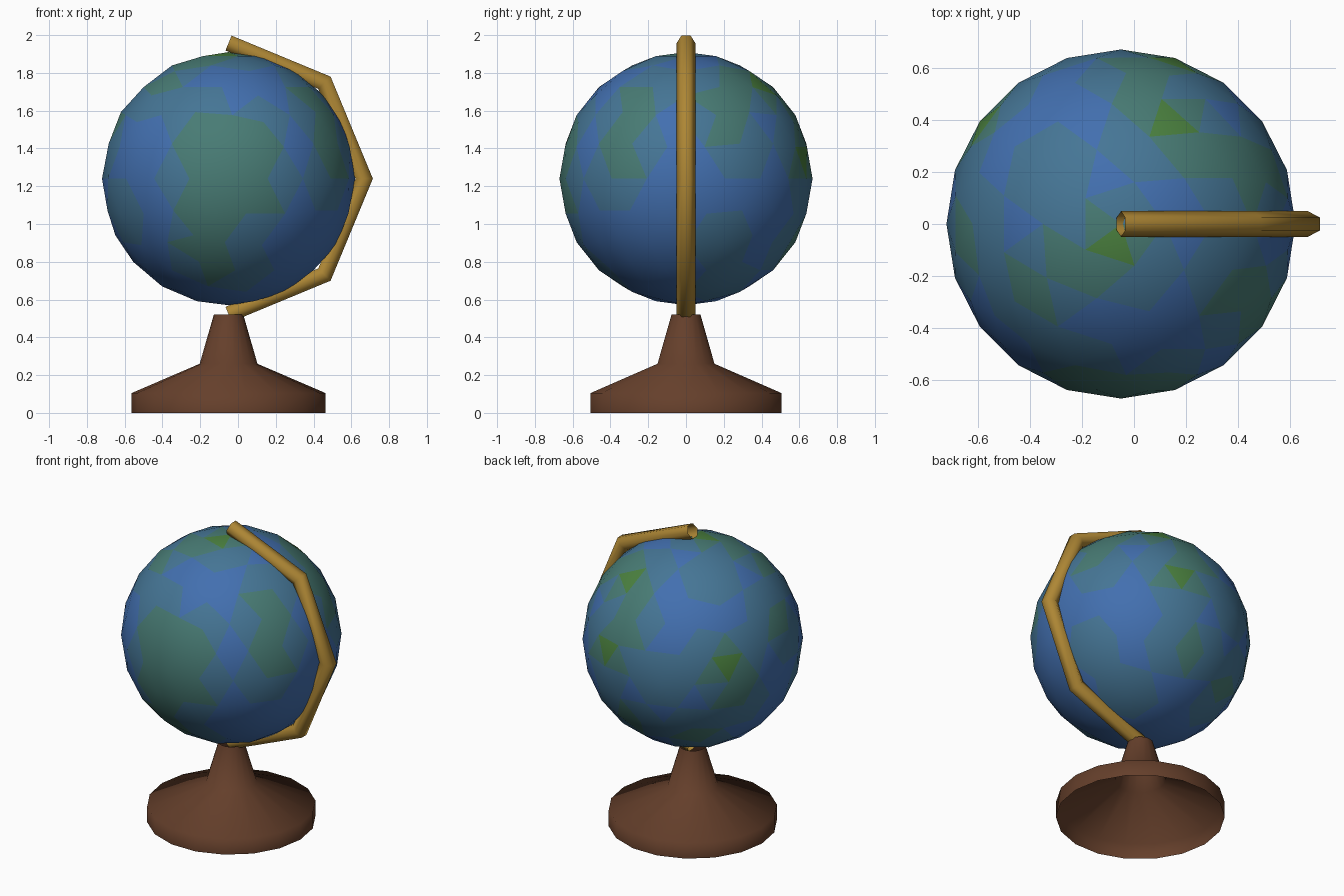
import bpy, bmesh
from math import sin, cos, tan, pi, radians
from mathutils import Vector

if "Cube" in bpy.data.objects:
    bpy.data.objects.remove(bpy.data.objects["Cube"])

CX, CZ, R = -0.05, 1.24, 0.67


def material(name, rgb):
    m = bpy.data.materials.new(name)
    m.diffuse_color = (*rgb, 1)
    m.use_nodes = True
    m.node_tree.nodes["Principled BSDF"].inputs["Base Color"].default_value = m.diffuse_color
    return m


def finish(bm, name, mats, recalc=True):
    if recalc:
        bmesh.ops.recalc_face_normals(bm, faces=bm.faces)
    for f in bm.faces:
        f.smooth = True
    me = bpy.data.meshes.new(name)
    bm.to_mesh(me)
    bm.free()
    for m in mats:
        me.materials.append(m)
    ob = bpy.data.objects.new(name, me)
    bpy.context.collection.objects.link(ob)
    return ob


def skin(bm, rings):
    # joins successive closed rings of points with quads
    vs = [[bm.verts.new(p) for p in ring] for ring in rings]
    for a, b in zip(vs, vs[1:]):
        n = len(a)
        for i in range(n):
            j = (i + 1) % n
            bm.faces.new((a[i], a[j], b[j], b[i]))


# Base: hollow turned foot with a tapering neck
bm = bmesh.new()
SIDES = 18
profile = [(0.513, 0), (0.513, 0.105), (0.153, 0.26), (0.078, 0.52)]
skin(bm, [[(CX + r * cos(2 * pi * i / SIDES), r * sin(2 * pi * i / SIDES), z)
           for i in range(SIDES)] for r, z in profile])
finish(bm, "base", [material("wood", (0.13, 0.05, 0.024))])

# Arm: six-sided tube bent in four mitred segments around the globe
bm = bmesh.new()
rings = []
for k in range(5):
    a = radians(90 - 45 * k)
    # end rings are square to their segment, inner rings lie on the mitre
    tilt = {0: -pi / 8, 4: pi / 8}.get(k, 0)
    stretch = 1 if tilt else 1 / cos(pi / 8)
    out = Vector((cos(a + tilt), 0, sin(a + tilt)))
    mid = Vector((CX + 0.718 * cos(a), 0, CZ + 0.718 * sin(a)))
    rings.append([mid + out * 0.049 * stretch * sin(i * pi / 3)
                  + Vector((0, 0.049 * cos(i * pi / 3), 0)) for i in range(6)])
skin(bm, rings)
finish(bm, "arm", [material("brass", (0.42, 0.24, 0.035))])

# Globe: icosphere whose corners are land or sea, faces tinted by land corners
land = [(250, 36), (287, 29), (258, 16), (282, 16), (252, 0), (288, 0),
        (260, -16), (280, -16), (254, -30), (262, -43), (275, -50),
        (192, 13), (204, -15), (217, 46), (182, 41), (211, 61),
        (0, 90), (216, 74), (288, 74), (138, 56),
        (79, 45), (53, 48), (94, 34), (68, 58),
        (19, 41), (341, 44), (323, 41), (24, 30), (29, 14),
        (327, 20), (324, 2), (67, 6), (61, 17), (99, -3), (80, 15),
        (141, 10), (154, 14), (139, -2), (158, -19), (150, -24),
        (85, -35), (80, -29), (98, -31), (27, -33), (36, -53),
        (120, -50), (124, -37)]
bm = bmesh.new()
bmesh.ops.create_icosphere(bm, subdivisions=3, radius=R)
green = set()
for az, el in land:
    az, el = radians(az), radians(el)
    d = Vector((cos(el) * cos(az), cos(el) * sin(az), sin(el)))
    green.add(max(bm.verts, key=lambda v: v.co.dot(d)))
for f in bm.faces:
    f.material_index = sum(v in green for v in f.verts)
bmesh.ops.translate(bm, verts=bm.verts, vec=(CX, 0, CZ))
sea, soil = Vector((0.055, 0.16, 0.43)), Vector((0.07, 0.22, 0.05))
finish(bm, "globe", [material(n, sea.lerp(soil, i / 3))
                     for i, n in enumerate(("sea", "shore", "lowland", "land"))])
